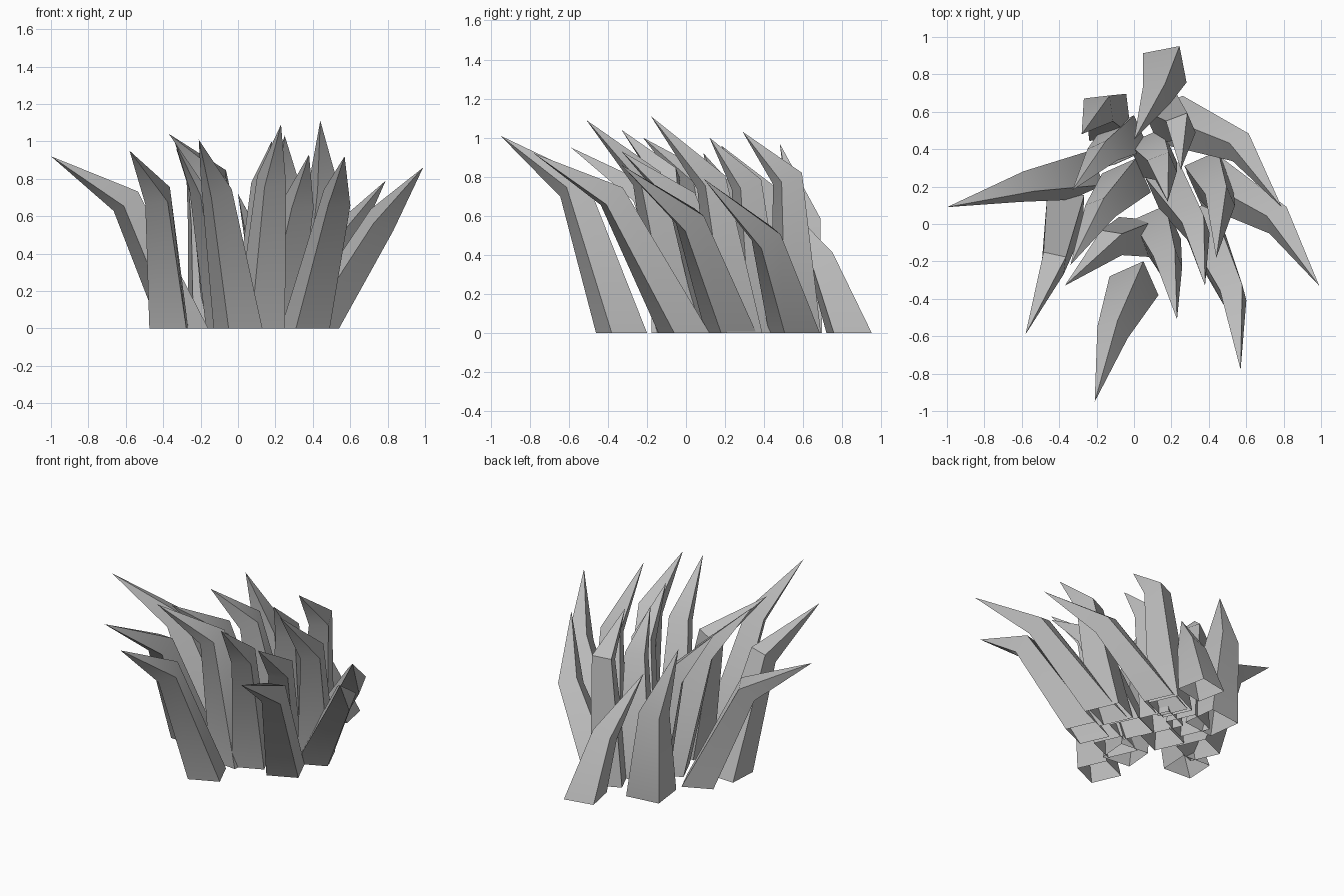
import bpy
import bmesh
import math
from mathutils import Vector

cube = bpy.data.objects.get("Cube")
if cube:
    bpy.data.objects.remove(cube, do_unlink=True)

grey = bpy.data.materials.new("plain grey")
grey.use_nodes = True
colour = (0.5, 0.5, 0.5, 1)
grey.diffuse_color = colour
grey.node_tree.nodes["Principled BSDF"].inputs["Base Color"].default_value = colour

SIDES = 4


def ring(bm, centre, normal, angle, radius):
    """Square section across the normal, with one corner facing the given angle."""
    a = math.radians(angle)
    side = normal.cross(Vector((math.cos(a), math.sin(a), 0))).normalized()
    front = side.cross(normal)
    verts = []
    for i in range(SIDES):
        t = math.tau * i / SIDES
        verts.append(bm.verts.new(centre + radius * (front * math.cos(t) + side * math.sin(t))))
    return verts


def blade(name, base, bend, tip, radius=0.14, angle=-111):
    """Bent grass blade: open flat root, tilted section at the bend, pointed tip."""
    root, mid, end = Vector((*base, 0)), Vector(bend), Vector(tip)
    tilt = ((mid - root).normalized() + (end - mid).normalized()).normalized()
    bm = bmesh.new()
    low = ring(bm, root, Vector((0, 0, 1)), angle, radius)
    high = ring(bm, mid, tilt, angle, radius * 0.62)
    point = bm.verts.new(end)
    for i in range(SIDES):
        j = (i + 1) % SIDES
        bm.faces.new((low[i], low[j], high[j], high[i]))
        bm.faces.new((high[i], high[j], point))
    for face in bm.faces:
        face.smooth = True
    mesh = bpy.data.meshes.new(name)
    bm.to_mesh(mesh)
    bm.free()
    # Soft bends, crisp ridges
    mesh.set_sharp_from_angle(angle=math.radians(40))
    mesh.materials.append(grey)
    bpy.context.collection.objects.link(bpy.data.objects.new(name, mesh))


# Front blades
blade("front_blade", (0.0, -0.33), (-0.115, -0.58, 0.75), (-0.21, -0.95, 1.01))
blade("front_left_blade", (0.36, -0.01), (0.53, -0.38, 0.70), (0.57, -0.78, 0.92))
blade("front_right_blade", (-0.37, 0.06), (-0.43, -0.21, 0.71), (-0.58, -0.59, 0.95), angle=-138)
blade("front_middle_blade", (0.12, -0.03), (0.18, -0.20, 0.79), (0.23, -0.51, 1.09))
blade("front_inner_blade", (0.01, -0.07), (-0.12, -0.10, 0.80), (-0.37, -0.33, 1.04), angle=-140)

# Side blades
blade("left_blade", (0.41, 0.23), (0.77, 0.02, 0.58), (0.99, -0.33, 0.86))
blade("left_back_blade", (0.21, 0.555), (0.57, 0.41, 0.49), (0.79, 0.09, 0.79))
blade("right_blade", (-0.29, 0.26), (-0.60, 0.20, 0.68), (-1.0, 0.09, 0.92))

# Middle blades
blade("middle_right_blade", (-0.04, 0.22), (-0.18, 0.07, 0.76), (-0.34, -0.22, 1.0))
blade("middle_left_blade", (0.19, 0.20), (0.33, -0.02, 0.68), (0.38, -0.33, 0.93))
blade("tall_left_blade", (0.40, 0.26), (0.46, 0.13, 0.77), (0.44, -0.18, 1.11))
blade("centre_blade", (0.10, 0.38), (0.15, 0.31, 0.76), (0.18, 0.12, 1.0))

# Back blades
blade("back_right_blade", (-0.05, 0.45), (-0.17, 0.37, 0.72), (-0.33, 0.18, 0.96))
blade("back_left_blade", (0.18, 0.56), (0.25, 0.52, 0.79), (0.25, 0.29, 1.03))
blade("back_upright_blade", (-0.14, 0.57), (-0.19, 0.61, 0.57), (-0.28, 0.48, 0.97), 0.16, -128)
blade("back_short_blade", (0.165, 0.835), (0.12, 0.69, 0.37), (0.0, 0.45, 0.72), angle=-124)
